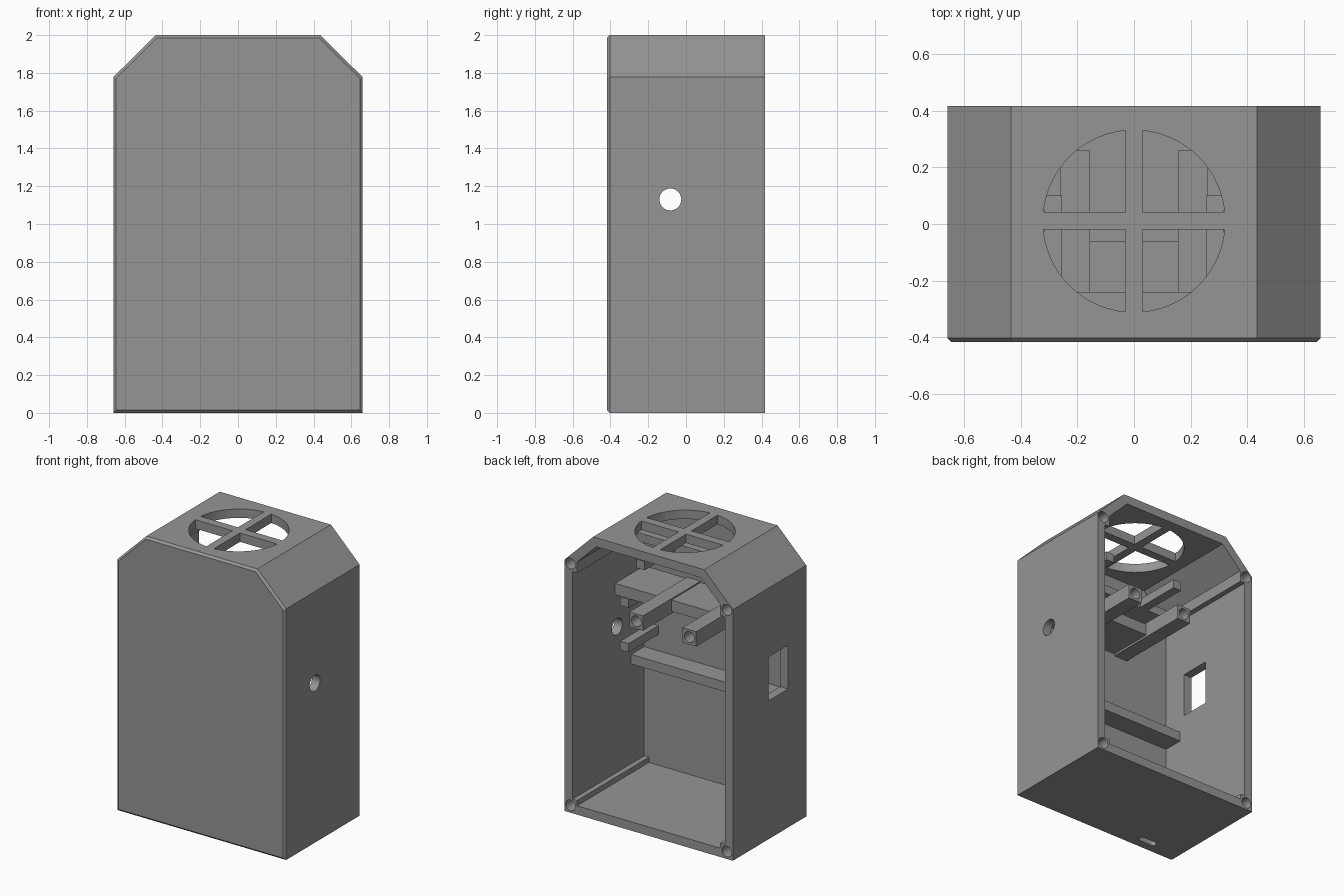
import bpy, bmesh, math
from mathutils import Matrix, Vector

if "Cube" in bpy.data.objects:
    bpy.data.objects.remove(bpy.data.objects["Cube"])

grey = bpy.data.materials.new("plain_grey")
grey.diffuse_color = (0.3, 0.3, 0.3, 1)
grey.use_nodes = True
grey.node_tree.nodes["Principled BSDF"].inputs["Base Color"].default_value = grey.diffuse_color

YB, YF = 0.418, -0.385          # open back edge, inner face of front wall


def finish(name, bm):
    bmesh.ops.recalc_face_normals(bm, faces=bm.faces)
    me = bpy.data.meshes.new(name)
    bm.to_mesh(me)
    bm.free()
    ob = bpy.data.objects.new(name, me)
    bpy.context.collection.objects.link(ob)
    me.materials.append(grey)
    return ob


def box(name, x0, x1, y0, y1, z0, z1):
    bm = bmesh.new()
    bmesh.ops.create_cube(bm, size=1)
    for v in bm.verts:
        v.co = Vector(((x0 + x1) / 2 + v.co.x * (x1 - x0),
                       (y0 + y1) / 2 + v.co.y * (y1 - y0),
                       (z0 + z1) / 2 + v.co.z * (z1 - z0)))
    return finish(name, bm)


def cylinder(name, centre, r, depth, axis, n=32):
    rot = {"x": Matrix.Rotation(math.pi / 2, 4, "Y"),
           "y": Matrix.Rotation(math.pi / 2, 4, "X"), "z": Matrix()}[axis]
    bm = bmesh.new()
    bmesh.ops.create_cone(bm, cap_ends=True, segments=n, radius1=r, radius2=r,
                          depth=depth, matrix=Matrix.Translation(centre) @ rot)
    return finish(name, bm)


def outline(inset):
    # house-shaped outline with clipped top corners, offset inwards
    k = inset * math.tan(math.pi / 8)
    x, xt, zs, zt = 0.66 - inset, 0.435 - k, 1.778 - k, 2 - inset
    return [(-x, inset), (x, inset), (x, zs), (xt, zt), (-xt, zt), (-x, zs)]


def loft(name, sections):
    # sections: (y, inset) pairs joined into one closed solid
    bm = bmesh.new()
    rings = [[bm.verts.new((x, y, z)) for x, z in outline(i)] for y, i in sections]
    for a, b in zip(rings, rings[1:]):
        for j in range(6):
            k = (j + 1) % 6
            bm.faces.new((a[j], a[k], b[k], b[j]))
    bm.faces.new(rings[0])
    bm.faces.new(rings[-1])
    return finish(name, bm)


def boolean(target, tool, op="DIFFERENCE"):
    mod = target.modifiers.new("cut", "BOOLEAN")
    mod.operation, mod.solver, mod.object = op, "EXACT", tool
    bpy.context.view_layer.objects.active = target
    bpy.ops.object.modifier_apply(modifier=mod.name)
    bpy.data.objects.remove(tool)


# hollow case, open at the back, front edge chamfered
case = loft("case", [(-YB, 0.015), (-YB + 0.015, 0), (YB, 0)])
boolean(case, loft("cavity", [(YF, 0.063), (0.6, 0.063)]))

# corner screw bosses running the full depth, with screw holes
for s in (-1, 1):
    for z0, z1, zc in ((0.02, 0.1, 0.052), (1.71, 1.79, 1.763)):
        xs = sorted((s * 0.56, s * 0.64))
        boolean(case, box("boss", *xs, YF - 0.01, YB, z0, z1), "UNION")
        boolean(case, cylinder("screw", (s * 0.612, YB, zc), 0.038, 0.6, "y", 24))

# openings: round fan hole, side hole, side window, cable slot
boolean(case, cylinder("fan_cut", (0, 0.01, 2), 0.322, 0.3, "z", 64))
boolean(case, cylinder("side_cut", (0.63, -0.083, 1.13), 0.058, 0.3, "x"))
boolean(case, box("window_cut", -0.8, -0.5, -0.2, 0.017, 0.98, 1.29))
slot = box("slot_cut", -0.43, -0.336, -0.342, -0.296, -0.1, 0.2)
for x in (-0.43, -0.336):
    boolean(slot, cylinder("slot_end", (x, -0.319, 0.05), 0.023, 0.3, "z", 16), "UNION")
boolean(case, slot)

# cross bars over the fan hole
box("grille_bar_long", -0.03, 0.03, -0.312, 0.332, 1.937, 2)
for s in (-1, 1):
    box("grille_bar_side", *sorted((s * 0.03, s * 0.322)), -0.02, 0.042, 1.937, 2)

# board posts with screw holes, and fan support arms above them
for s in (-1, 1):
    post = box("board_post", *sorted((s * 0.155, s * 0.262)), YF, 0.26, 1.35, 1.455)
    boolean(post, cylinder("post_screw", (s * 0.208, 0.26, 1.403), 0.038, 0.5, "y", 24))
    box("fan_arm", *sorted((s * 0.255, s * 0.318)), YF, 0.1, 1.69, 1.752)

# rails and shelf on the inside of the front wall
box("fan_rail", -0.597, 0.597, YF, -0.24, 1.69, 1.75)
box("lower_rail", -0.597, 0.597, YF, -0.24, 0.805, 0.873)
box("shelf", -0.2, 0.597, YF, -0.06, 1.365, 1.445)

# guide tabs around the side hole
for z in (0.99, 1.304):
    box("guide_tab", 0.485, 0.55, YF, -0.05, z, z + 0.062)

# smooth only the round hole walls
for ob in bpy.data.objects:
    ob.select_set(True)
bpy.context.view_layer.objects.active = case
bpy.ops.object.shade_smooth_by_angle(angle=math.radians(30))
